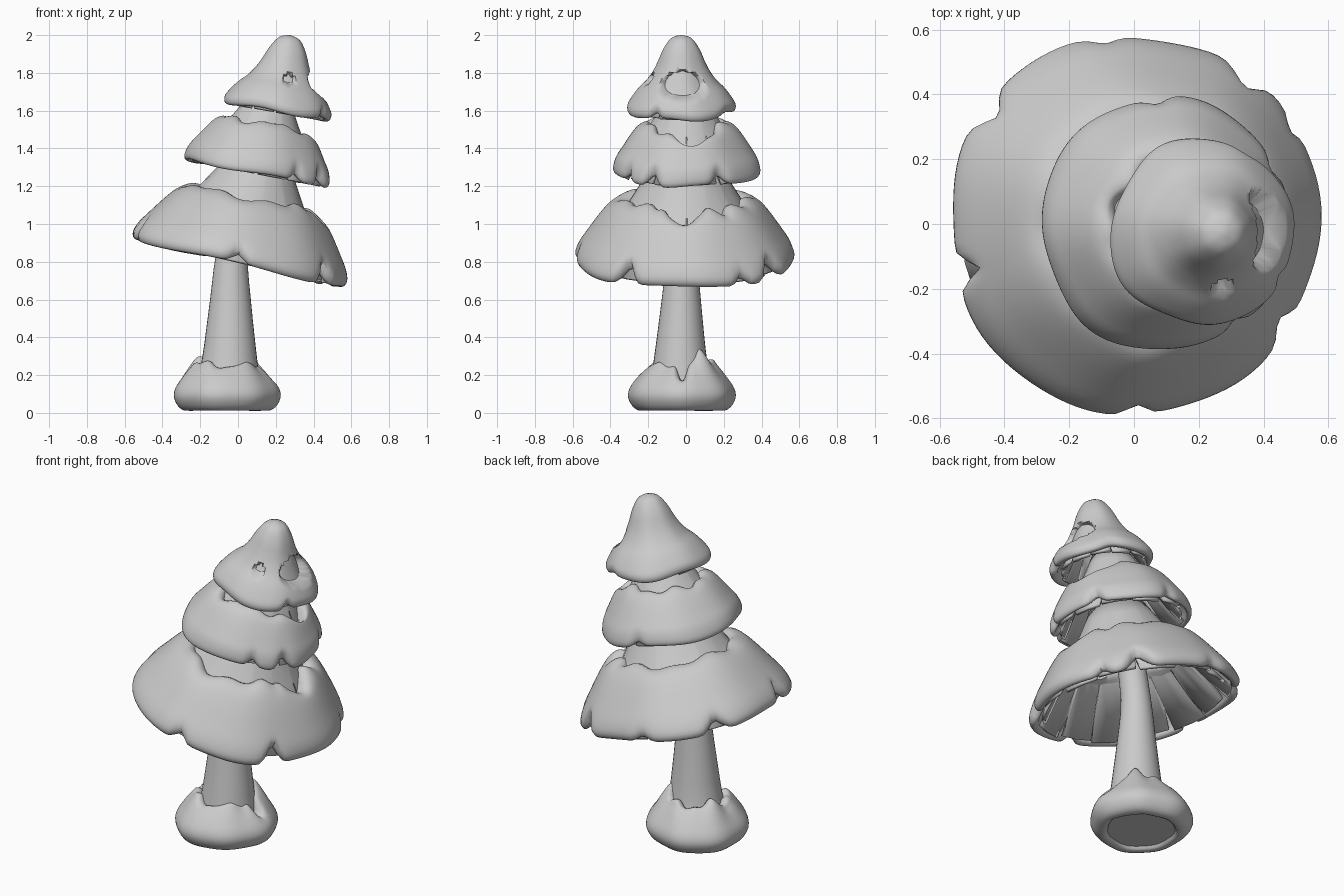
import bpy, bmesh
from math import sin, cos, pi, exp, radians, hypot
from mathutils import Matrix, Vector

if "Cube" in bpy.data.objects:
    bpy.data.objects.remove(bpy.data.objects["Cube"])


def finish(name, bm, mat, angle=None):
    bmesh.ops.remove_doubles(bm, verts=bm.verts, dist=0.0005)
    bmesh.ops.recalc_face_normals(bm, faces=bm.faces)
    bm.transform(mat)
    me = bpy.data.meshes.new(name)
    bm.to_mesh(me)
    bm.free()
    ob = bpy.data.objects.new(name, me)
    bpy.context.collection.objects.link(ob)
    if angle:
        bpy.ops.object.select_all(action='DESELECT')
        ob.select_set(True)
        bpy.context.view_layer.objects.active = ob
        bpy.ops.object.shade_smooth_by_angle(angle=radians(angle))
    return ob


def grid(rows, wrap_profile):
    """rows: one list of points per angle, joined around the axis."""
    bm = bmesh.new()
    vs = [[bm.verts.new(p) for p in row] for row in rows]
    n, m = len(vs), len(vs[0])
    for i in range(n):
        a, b = vs[i], vs[(i + 1) % n]
        for j in range(m if wrap_profile else m - 1):
            k = (j + 1) % m
            bm.faces.new((a[j], b[j], b[k], a[k]))
    return bm


def smooth(pts, closed, sub=3):
    """Catmull-Rom resampling of a profile."""
    n, out = len(pts), []
    get = (lambda i: pts[i % n]) if closed else (lambda i: pts[min(max(i, 0), n - 1)])
    for i in range(n if closed else n - 1):
        p = [Vector(get(i + d)) for d in (-1, 0, 1, 2)]
        for s in range(sub):
            t = s / sub
            out.append(0.5 * (2 * p[1] + (p[2] - p[0]) * t
                       + (2 * p[0] - 5 * p[1] + 4 * p[2] - p[3]) * t * t
                       + (3 * p[1] - p[0] - 3 * p[2] + p[3]) * t ** 3))
    return out if closed else out + [Vector(pts[-1])]


def bump(th, at, width):
    d = (th - radians(at) + pi) % (2 * pi) - pi
    return exp(-(d / width) ** 2)


def bumps(th, items):
    return sum(h * bump(th, at, w) for at, w, h in items)


def snow(name, mat, profile, slope, top, rim, seed, closed=True, holes=(), lump=0.012, n=120):
    """Profile points are (r, h, top weight, rim weight); edges slide along slope."""
    prof = smooth([Vector(p) for p in profile], closed)
    l = hypot(*slope)
    dr, dh = slope[0] / l, slope[1] / l
    rows = []
    for i in range(n):
        th = 2 * pi * i / n
        t = bumps(th, top) + 0.012 * sin(5 * th + seed) + 0.010 * sin(9 * th + 2 * seed)
        b = bumps(th, rim) + 0.010 * sin(4 * th + 3 * seed)
        k = 1 + lump * sin(3 * th + seed) + lump * 0.7 * sin(7 * th + seed * 2)
        row = []
        for j, (r, h, wt, wr) in enumerate(prof):
            s = t * wt + b * wr
            r2 = max((r + dr * s) * (k if wt < 0.9 else 1), 0)
            for at, aw, hc, hw, depth in holes:
                d = (th - radians(at) + pi) % (2 * pi) - pi
                e = (d / aw) ** 2 + ((h - hc) / hw) ** 2
                if e < 1 and j < len(prof) * 0.6:
                    r2 = max(r2 - depth * min(1, 3 * (1 - e)), 0.03)
            row.append((r2 * cos(th), r2 * sin(th), h + dh * s))
        rows.append(row)
    return finish(name, grid(rows, closed), mat, 60)


def leaves(name, mat, prof, panels, slit):
    """Hollow cone of flat panels with a V slit between panels at the rim."""
    rows = []
    step = 2 * pi / panels
    (r0, h0), (r1, h1) = prof[0], prof[1]
    for i in range(panels):
        k = 1.02 if i % 2 else 0.97
        for f, cut in ((0.06, 0), (0.5, 0), (0.94, 0), (1.0, slit)):
            th = (i + f) * step
            pts = [(r0 * k + (r1 - r0) * cut, h0 + (h1 - h0) * cut)] + list(prof[1:])
            rows.append([(r * cos(th), r * sin(th), h) for r, h in pts])
    ob = finish(name, grid(rows, False), mat, 25)
    mod = ob.modifiers.new("thickness", 'SOLIDIFY')
    mod.thickness = 0.018
    mod.offset = -1
    return ob


def frame(x, y, z, tilt):
    return Matrix.Translation((x, y, z)) @ Matrix.Rotation(radians(tilt), 4, 'Y')


# Trunk: bent, flared at the foot
rings = smooth([(-.06, -.02, .03, .205), (-.055, -.025, .14, .175), (-.045, -.03, .27, .148),
                (-.04, -.025, .6, .108), (-.03, -.02, .85, .085), (.04, 0, 1.15, .08)], False)
rows = [[(x + r * cos(a), y + r * sin(a) * .96, z) for x, y, z, r in rings]
        for a in (2 * pi * i / 32 for i in range(32))]
bm = grid(rows, False)
bmesh.ops.holes_fill(bm, edges=bm.edges, sides=0)
finish("trunk", bm, Matrix(), 50)

# Snow mound around the foot
snow("base_snow", frame(-.065, -.02, 0, 0),
     [(.13, .22, 1, 0), (.165, .262, 1, 0), (.2, .235, .7, 0), (.24, .185, .2, 0), (.275, .13, 0, 0),
      (.282, .08, 0, 0), (.255, .03, 0, 0), (.215, .012, 0, 0), (.18, .04, 0, 0)],
     (-.25, 1), [(0, .16, -.12), (40, .28, .08), (-80, .25, -.03), (150, .3, .02)], [], 1.0, lump=.02)

# Lower and middle tiers
LEAF = [(.535, -.015), (.312, .287), (.215, .445), (.15, .56)]
SNOW = [(.285, .27, 1, 0), (.325, .32, 1, 0), (.385, .302, .6, 0), (.44, .245, .2, 0),
        (.515, .14, 0, .2), (.565, .065, 0, .6), (.587, .005, 0, 1), (.572, -.03, 0, 1),
        (.54, -.02, 0, 1), (.52, .03, 0, .8), (.39, .19, 0, 0)]
low = frame(0, 0, .82, 13)
leaves("lower_leaves", low, LEAF, 14, .35)
snow("lower_snow", low, SNOW, (-.6, .8),
     [(0, .2, -.09), (22, .1, .03), (-22, .1, .03), (35, .08, -.03), (-40, .2, .03), (50, .15, .03)],
     [(143, .09, .07), (52, .10, .10), (31, .06, .05), (195, .06, .09), (-34, .08, .10),
      (-90, .07, .05), (100, .08, .03)], 0.6)

mid = frame(.1, 0, 1.302, 11)
leaves("middle_leaves", mid, [(r * .66, h * .7 - .018 * (i == 0)) for i, (r, h) in enumerate(LEAF)], 12, .35)
snow("middle_snow", mid, [(r * .667, h * .72 + (-.012 if b > .9 else 0), t, b) for r, h, t, b in SNOW],
     (-.6, .75), [(5, .4, -.10), (-70, .4, .015), (80, .5, .02)],
     [(-28, .1, .07), (28, .1, .05), (-55, .08, .04), (95, .1, .03)], 2.2)

# Top tier: full snow cap with an opening on the right side
cap = frame(.2, -.025, 1.63, 10)
leaves("top_leaves", cap, [(.245, -.03), (.165, .09), (.105, .2), (.06, .29), (.005, .31)], 12, .3)
snow("top_snow", cap @ Matrix.Translation((.012, 0, 0)),
     [(0, .378, 0, 0), (.055, .36, 0, 0), (.097, .3, 0, 0), (.125, .235, 0, 0), (.15, .185, 0, 0),
      (.185, .135, 0, 0), (.225, .095, 0, 0), (.26, .05, 0, .3), (.286, .005, 0, 1), (.28, -.03, 0, 1),
      (.25, -.03, 0, 1), (.235, 0, 0, .7), (.165, .1, 0, 0), (.08, .26, 0, 0), (0, .32, 0, 0)],
     (-.6, .8), [], [(-30, .1, .03), (60, .2, .015)], 3.1, closed=False,
     holes=[(3, .72, .14, .065, .1), (-78, .2, .145, .026, .06)])
